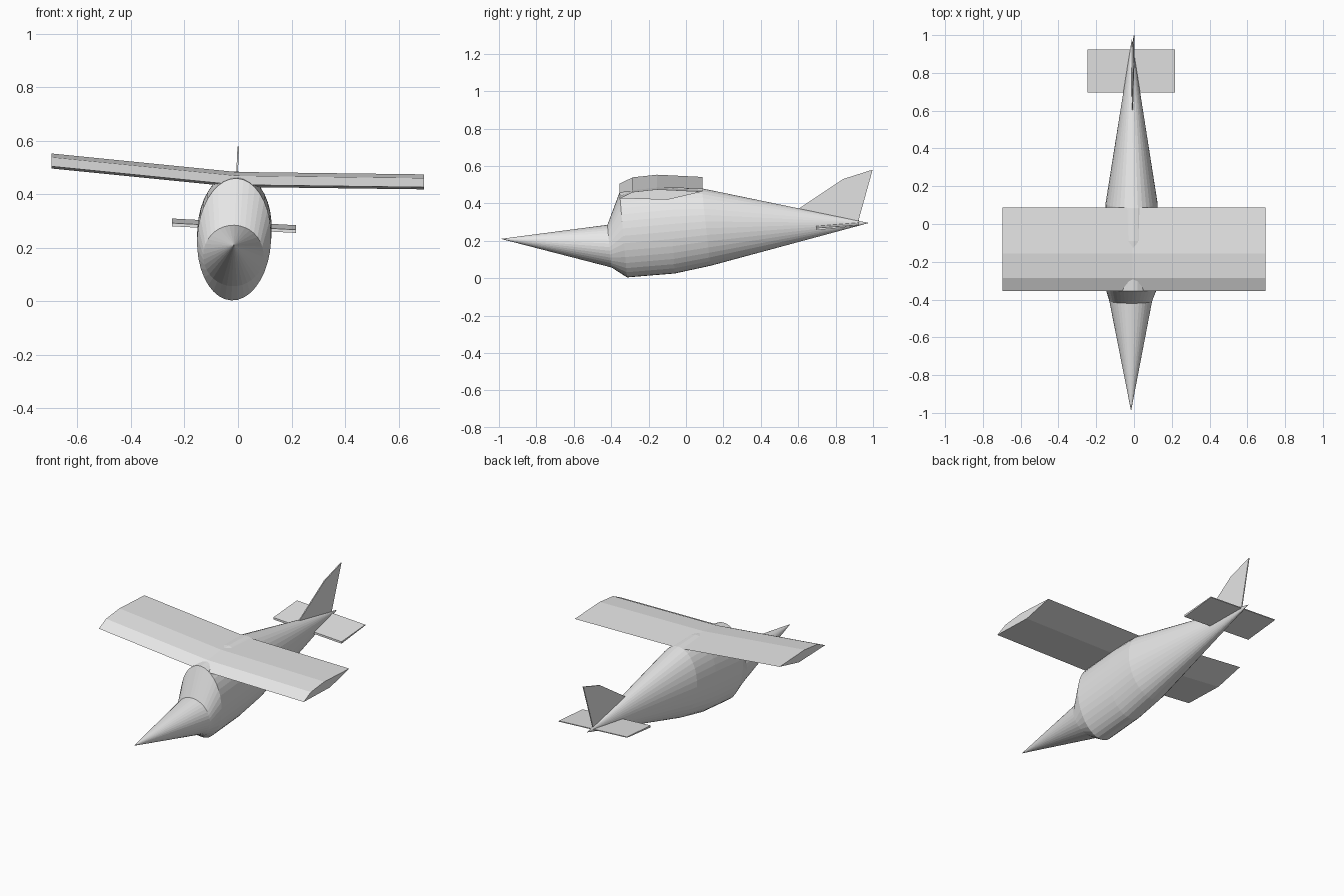
import bpy, bmesh, math

if "Cube" in bpy.data.objects:
    bpy.data.objects.remove(bpy.data.objects["Cube"])

ROLL = 0.045  # slight bank of the whole aircraft

grey = bpy.data.materials.new("plain grey")
grey.diffuse_color = (0.8, 0.8, 0.8, 1)
grey.use_nodes = True
grey.node_tree.nodes["Principled BSDF"].inputs["Base Color"].default_value = grey.diffuse_color


def center_x(z):
    return -0.025 + ROLL * z


def loft(name, rings, cap=True):
    """Skin a list of closed rings; a one-point ring makes a tip."""
    bm = bmesh.new()
    rows = [[bm.verts.new(p) for p in r] for r in rings]
    for a, b in zip(rows, rows[1:]):
        n = max(len(a), len(b))
        for i in range(n):
            j = (i + 1) % n
            if len(a) == 1:
                bm.faces.new((a[0], b[j], b[i]))
            elif len(b) == 1:
                bm.faces.new((a[i], a[j], b[0]))
            else:
                bm.faces.new((a[i], a[j], b[j], b[i]))
    if cap:
        for r in (rows[0], rows[-1]):
            if len(r) > 2:
                bm.faces.new(r)
    bmesh.ops.recalc_face_normals(bm, faces=bm.faces)
    me = bpy.data.meshes.new(name)
    bm.to_mesh(me)
    bm.free()
    me.materials.append(grey)
    ob = bpy.data.objects.new(name, me)
    bpy.context.collection.objects.link(ob)
    return ob


def body_ring(y_top, z_top, y_bot, z_bot, half, sides=36):
    """Banked ellipse whose plane leans from the top to the bottom point."""
    zc, h = (z_top + z_bot) / 2, (z_top - z_bot) / 2
    yc, dy = (y_top + y_bot) / 2, (y_top - y_bot) / 2
    pts = []
    for i in range(sides):
        t = 2 * math.pi * i / sides
        c, s = math.cos(t), math.sin(t)
        pts.append((center_x(zc) + half * c + ROLL * h * s,
                    yc + dy * s,
                    zc + h * s - ROLL * half * c))
    return pts


# Fuselage: nose cone, sloping windshield, cabin and tail cone
nose = [(center_x(0.21), -0.99, 0.21)]
tail = [(center_x(0.295), 0.978, 0.295)]
loft("fuselage", [
    nose,
    body_ring(-0.42, 0.285, -0.398, 0.057, 0.113),
    body_ring(-0.355, 0.46, -0.315, 0.004, 0.138),
    body_ring(-0.09, 0.486, -0.06, 0.025, 0.139),
    body_ring(0.085, 0.48, 0.13, 0.066, 0.138),
    tail,
])

# Main wing: one airfoil section carried from tip to tip with dihedral
airfoil = [(-0.355, 0.0), (-0.285, 0.034), (-0.155, 0.048),
           (0.087, 0.036), (-0.1, -0.008)]
wing_stations = [(-0.697, 0.505), (-0.008, 0.436), (0.695, 0.427)]
loft("main_wing", [[(x, y, z + dz) for y, dz in airfoil]
                   for x, z in wing_stations])

# Tailplane: thin wedge, nose down
wedge = [(0.695, -0.006), (0.695, 0.006), (0.925, 0.023), (0.925, 0.018)]
loft("tailplane", [[(x, y, z + dz) for y, dz in wedge]
                   for x, z in ((-0.247, 0.287), (0.217, 0.262))])

# Tail fin: thin swept plate
fin = [(0.60, 0.370), (0.84, 0.53), (0.998, 0.58), (0.92, 0.30)]
loft("tail_fin", [[(center_x(z) + dx, y, z) for y, z in fin]
                  for dx in (-0.003, 0.003)])
